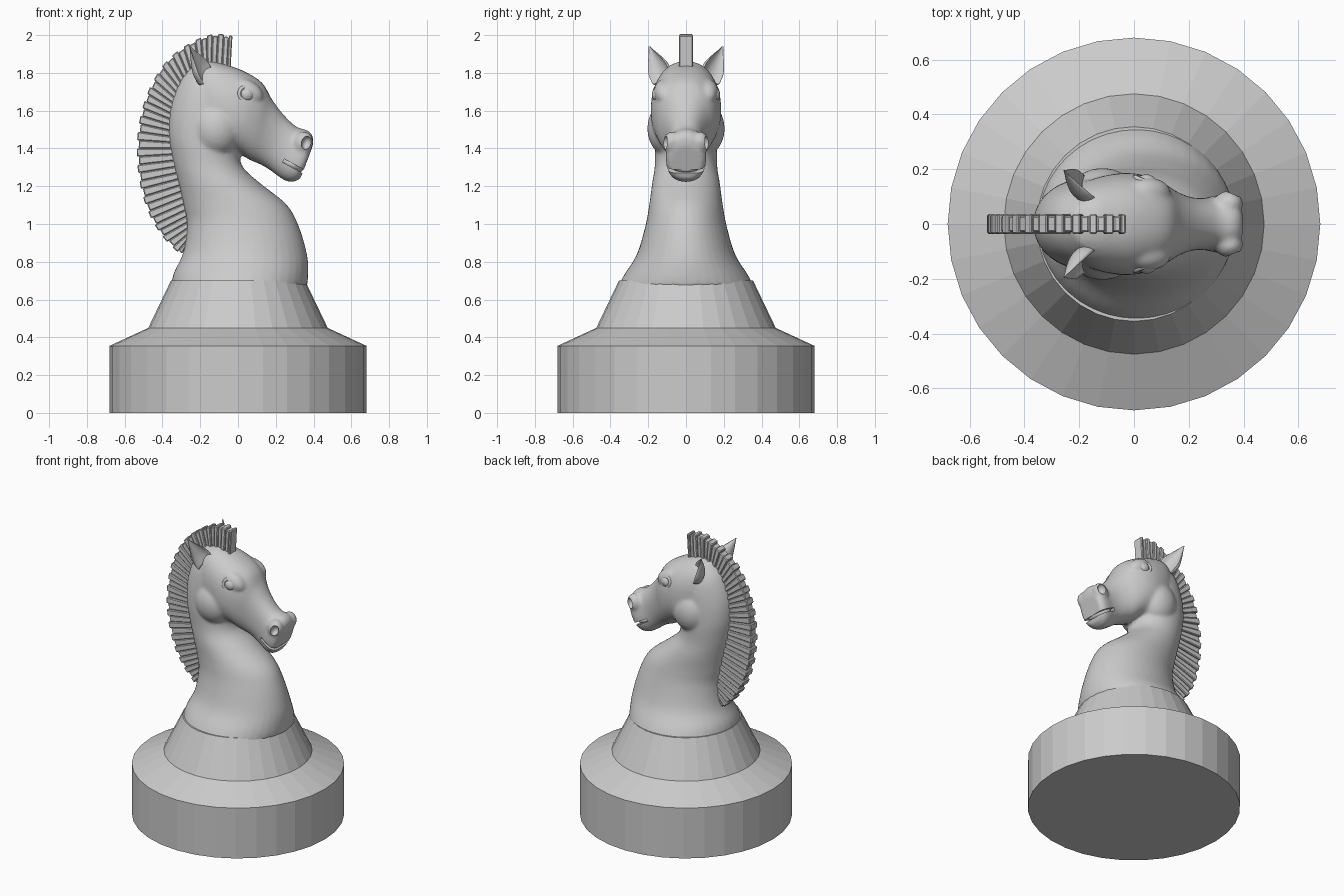
import bpy, bmesh, math
from mathutils import Vector, Matrix

if "Cube" in bpy.data.objects:
    bpy.data.objects.remove(bpy.data.objects["Cube"])


def make(name, bm, smooth=False):
    bmesh.ops.recalc_face_normals(bm, faces=bm.faces[:])
    me = bpy.data.meshes.new(name)
    bm.to_mesh(me)
    bm.free()
    for p in me.polygons:
        p.use_smooth = smooth
    ob = bpy.data.objects.new(name, me)
    bpy.context.collection.objects.link(ob)
    return ob


def spline(rows, n):
    """Catmull-Rom through rows of numbers, n steps per span."""
    out = []
    for i in range(len(rows) - 1):
        a, b, c, d = (rows[max(i - 1, 0)], rows[i], rows[i + 1], rows[min(i + 2, len(rows) - 1)])
        for k in range(n):
            t = k / n
            out.append([0.5 * (2 * q + (r - p) * t + (2 * p - 5 * q + 4 * r - s) * t * t
                               + (3 * q - p - 3 * r + s) * t ** 3) for p, q, r, s in zip(a, b, c, d)])
    return out + [list(rows[-1])]


def bridge(bm, rings):
    n = len(rings[0])
    for a, b in zip(rings, rings[1:]):
        for j in range(n):
            bm.faces.new((a[j], a[(j + 1) % n], b[(j + 1) % n], b[j]))
    bm.faces.new(rings[0])
    bm.faces.new(rings[-1])


def loft(bm, rows, power=2.0, n=40):
    """Rows: x1, z1, x2, z2, half width of each oval section."""
    def sp(v):
        return math.copysign(abs(v) ** (2 / power), v)
    rings = []
    for x1, z1, x2, z2, w in spline(rows, 5):
        ring = []
        for j in range(n):
            a = 2 * math.pi * j / n
            c, s = sp(math.cos(a)), sp(math.sin(a))
            ring.append(bm.verts.new(((x1 + x2) / 2 + (x1 - x2) / 2 * c, w * s,
                                      (z1 + z2) / 2 + (z1 - z2) / 2 * c)))
        rings.append(ring)
    bridge(bm, rings)


def ball(bm, loc, rad, rot=0.0):
    m = Matrix.Translation(loc) @ Matrix.Rotation(rot, 4, 'Y') @ Matrix.Diagonal((*rad, 1))
    bmesh.ops.create_uvsphere(bm, u_segments=24, v_segments=16, radius=1, matrix=m)


def ring_tube(bm, loc, normal, r1, r2, tube, tilt=0.0):
    """Oval torus facing along normal."""
    q = Vector(normal).to_track_quat('Z', 'Y').to_matrix().to_4x4()
    m = Matrix.Translation(loc) @ q @ Matrix.Rotation(tilt, 4, 'Z')
    g = []
    for i in range(28):
        a = 2 * math.pi * i / 28
        g.append([bm.verts.new(m @ Vector(((r1 + tube * math.cos(b)) * math.cos(a),
                                           (r2 + tube * math.cos(b)) * math.sin(a), tube * math.sin(b))))
                  for b in (k * math.pi / 4 for k in range(8))])
    for i in range(28):
        for k in range(8):
            h = g[(i + 1) % 28]
            bm.faces.new((g[i][k], h[k], h[(k + 1) % 8], g[i][(k + 1) % 8]))


# Turned base
bm = bmesh.new()
rings = [[bm.verts.new((r * math.cos(2 * math.pi * i / 32), r * math.sin(2 * math.pi * i / 32), z))
          for i in range(32)]
         for r, z in ((0.68, 0), (0.68, 0.355), (0.475, 0.45), (0.355, 0.70))]
bridge(bm, rings)
make("base", bm)

# Neck, head and cheeks, fused by a voxel remesh
bm = bmesh.new()
loft(bm, [(-.355, .67, .365, .67, .36), (-.34, .74, .372, .73, .325), (-.29, .85, .367, .83, .26),
          (-.272, 1.0, .325, .98, .215), (-.29, 1.1, .26, 1.1, .195), (-.315, 1.21, .125, 1.21, .18),
          (-.345, 1.33, .035, 1.29, .165), (-.368, 1.48, .01, 1.36, .165), (-.355, 1.63, .03, 1.48, .165),
          (-.30, 1.77, .02, 1.62, .15), (-.22, 1.855, -.02, 1.76, .10)])
bm_head = [(-.27, 1.79, -.20, 1.52, .10), (-.17, 1.86, -.15, 1.41, .16), (-.05, 1.84, -.06, 1.38, .185),
           (.05, 1.80, .01, 1.37, .18), (.13, 1.745, .06, 1.34, .155), (.18, 1.66, .12, 1.315, .12),
           (.24, 1.58, .17, 1.285, .098), (.31, 1.515, .21, 1.255, .095), (.37, 1.495, .25, 1.23, .105),
           (.397, 1.46, .29, 1.222, .105), (.395, 1.41, .33, 1.24, .085)]
loft(bm, bm_head, 2.3)
for s in (-1, 1):
    ball(bm, (-.115, .095 * s, 1.505), (.13, .11, .145))
    ball(bm, (.05, .115 * s, 1.70), (.09, .055, .06), .5)      # brow
    ball(bm, (.345, .075 * s, 1.43), (.052, .047, .06), .3)    # nostril flare
head = make("horse_head_and_neck", bm, True)
rm = head.modifiers.new("fuse", 'REMESH')
rm.mode = 'VOXEL'
rm.voxel_size = 0.011
rm.use_smooth_shade = True
sm = head.modifiers.new("soften", 'SMOOTH')
sm.factor = 0.5
sm.iterations = 6

# Carve mouth and nostrils
bm = bmesh.new()
bmesh.ops.create_cube(bm, size=1, matrix=Matrix.Translation((.315, 0, 1.295))
                      @ Matrix.Rotation(.50, 4, 'Y') @ Matrix.Diagonal((.17, .4, .02, 1)))
for s in (-1, 1):
    ball(bm, (.362, .112 * s, 1.43), (.026, .035, .036), .3)
cutter = make("cutter", bm)
cutter.hide_render = True
bo = head.modifiers.new("carve", 'BOOLEAN')
bo.operation = 'DIFFERENCE'
bo.object = cutter
bpy.context.view_layer.objects.active = head
head.select_set(True)
for name in [m.name for m in head.modifiers]:
    bpy.ops.object.modifier_apply(modifier=name)
bpy.data.objects.remove(cutter)
bpy.ops.object.shade_smooth_by_angle(angle=math.radians(45))

# Core that keeps the mouth a shallow groove
bm = bmesh.new()
ball(bm, (.285, 0, 1.315), (.065, .085, .035), .5)
make("mouth_core", bm, True)

# Eyes, eyelids and ears on both sides
for s, side in ((-1, "right"), (1, "left")):
    bm = bmesh.new()
    ball(bm, (.045, .137 * s, 1.685), (.044, .044, .042))
    make("eye_" + side, bm, True)
    bm = bmesh.new()
    ring_tube(bm, (.048, .155 * s, 1.687), (.35, s, .1), .045, .041, .010)
    make("eyelid_" + side, bm, True)

    bm = bmesh.new()
    base, tip = Vector((-.165, .125 * s, 1.77)), Vector((-.255, .195 * s, 1.94))
    up = (tip - base).normalized()
    fwd = Vector((.75, .55 * s, .2))            # opening direction
    fwd = (fwd - up * fwd.dot(up)).normalized()
    sid = up.cross(fwd)
    rings = []
    for t, r in spline([(0, .062), (.3, .062), (.6, .040), (.85, .016), (1, .003)], 4):
        ring = []
        for j in range(24):
            a = 2 * math.pi * j / 24
            f = math.cos(a)
            if f > .3:                           # hollow front
                f = .6 - f
            ring.append(bm.verts.new(base.lerp(tip, t) + r * (fwd * f * .8 + sid * math.sin(a))))
        rings.append(ring)
    bridge(bm, rings)
    make("ear_" + side, bm, True)

# Mane: a fan of ridged blocks between an inner and an outer curve
fan = spline([(-.04, 1.81, -.03, 1.985), (-.14, 1.82, -.135, 1.993), (-.22, 1.80, -.255, 1.945),
              (-.29, 1.73, -.37, 1.855), (-.33, 1.63, -.455, 1.72), (-.345, 1.52, -.505, 1.57),
              (-.345, 1.40, -.524, 1.40), (-.32, 1.27, -.51, 1.23), (-.29, 1.14, -.465, 1.07),
              (-.265, 1.01, -.39, .94), (-.265, .90, -.295, .845)], 4)
bm = bmesh.new()
for i, (p, q) in enumerate(zip(fan, fan[1:])):
    w, grow = (.036, .012) if i % 2 == 0 else (.029, .002)
    rings = []
    for y in (-w, w):
        ring = []
        for row, outer in ((p, 0), (p, 1), (q, 1), (q, 0)):
            a, b = Vector((row[0], y, row[1])), Vector((row[2], y, row[3]))
            ring.append(bm.verts.new(b + (b - a).normalized() * grow if outer else a))
        rings.append(ring)
    bridge(bm, rings)
mane = make("mane", bm)
bv = mane.modifiers.new("bevel", 'BEVEL')
bv.width = 0.005
bv.segments = 1
